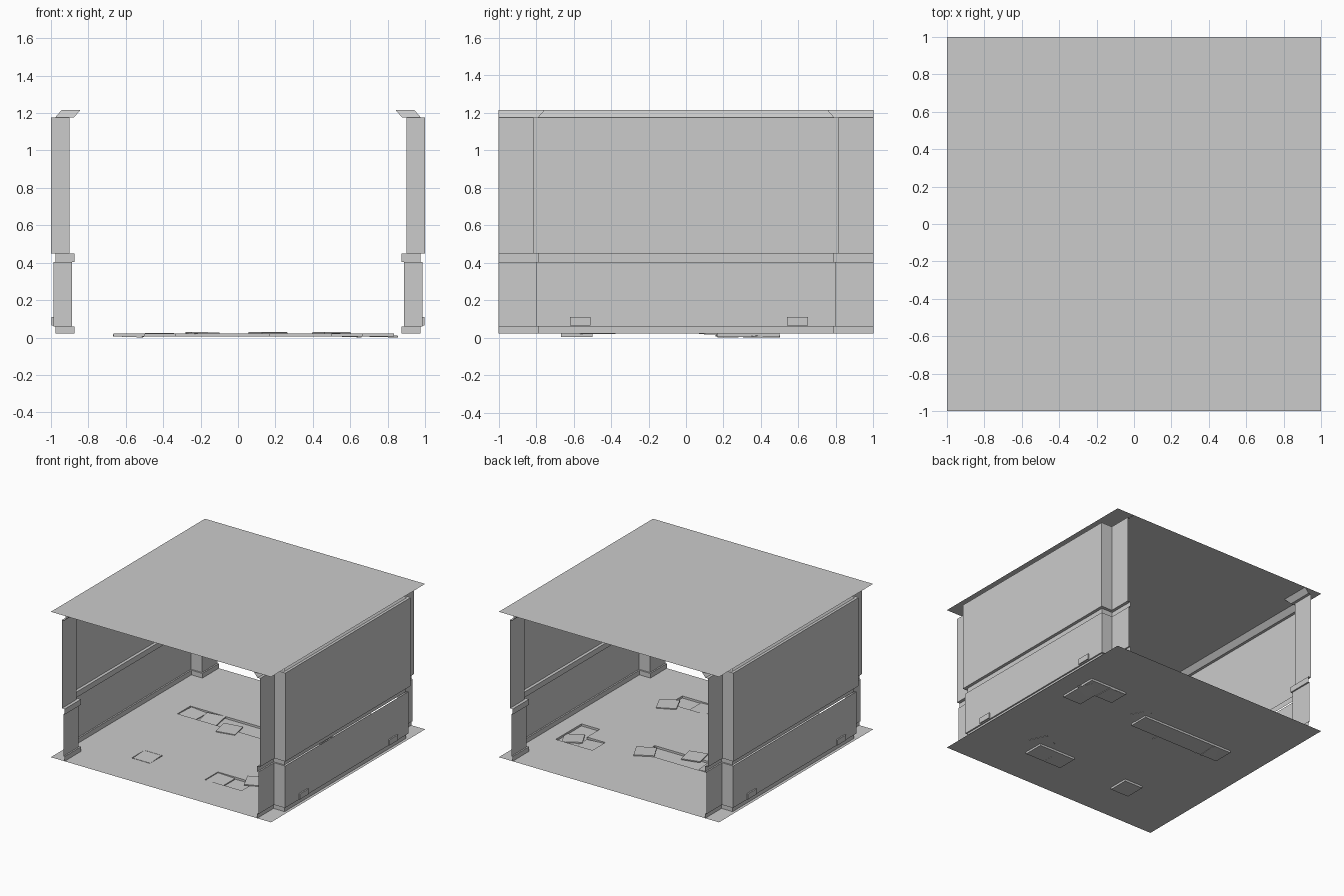
import bpy, bmesh, math
from mathutils import Matrix, Vector, Euler

if "Cube" in bpy.data.objects:
    bpy.data.objects.remove(bpy.data.objects["Cube"])

FLOOR, CEIL, PIT = 0.022, 1.216, 0.005
T = 1 / 6  # floor tile pitch


def finish(bm, name):
    bmesh.ops.remove_doubles(bm, verts=bm.verts, dist=0.0005)
    me = bpy.data.meshes.new(name)
    bm.to_mesh(me)
    bm.free()
    ob = bpy.data.objects.new(name, me)
    bpy.context.collection.objects.link(ob)
    return ob


def quad(bm, pts):
    bm.faces.new([bm.verts.new(p) for p in pts])


def recessed_sheet(bm, us, vs, sunk, place, depth):
    """Grid sheet whose sunk cells are pushed back, with side walls."""
    def is_sunk(i, j):
        if not (0 <= i < len(us) - 1 and 0 <= j < len(vs) - 1):
            return False
        return sunk((us[i] + us[i + 1]) / 2, (vs[j] + vs[j + 1]) / 2)
    for i in range(len(us) - 1):
        for j in range(len(vs) - 1):
            c = [(us[i], vs[j]), (us[i + 1], vs[j]),
                 (us[i + 1], vs[j + 1]), (us[i], vs[j + 1])]
            s = is_sunk(i, j)
            quad(bm, [place(u, v, depth if s else 0) for u, v in c])
            if s:
                for k, (di, dj) in enumerate([(0, -1), (1, 0), (0, 1), (-1, 0)]):
                    if not is_sunk(i + di, j + dj):
                        a, b = c[k], c[(k + 1) % 4]
                        quad(bm, [place(*a, 0), place(*b, 0),
                                  place(*b, depth), place(*a, depth)])


# Floor with missing-tile pits (x0, x1, y0, y1 in tile units)
pits = [(4, 5, 1, 3), (3, 4, 2, 3), (-4, 1, 1, 2), (1, 3, -4, -3), (-3, -2, -4, -3)]
grid = [i * T for i in range(-6, 7)]
bm = bmesh.new()
recessed_sheet(bm, grid, grid,
               lambda x, y: any(a * T < x < b * T and c * T < y < d * T
                                for a, b, c, d in pits),
               lambda x, y, d: (x, y, FLOOR - d), FLOOR - PIT)
finish(bm, "floor")

# Ceiling
bm = bmesh.new()
quad(bm, [(-1, 1, CEIL), (1, 1, CEIL), (1, -1, CEIL), (-1, -1, CEIL)])
finish(bm, "ceiling")

# Wall: moulding profile (inward offset, height) swept along a pilastered plan
profile = [(.025, FLOOR), (.025, .06), (.013, .06), (.013, .405), (.025, .405),
           (.025, .45), (0, .45), (0, 1.176), (.022, 1.176), (.057, CEIL)]


def plan(d, z):
    y = .813 - d
    return [Vector(p) for p in [(.9 - d, -1, z), (.9 - d, -y, z), (1 - d, -y, z),
                                (1 - d, y, z), (.9 - d, y, z), (.9 - d, 1, z)]]


def make_wall(name, angle):
    bm = bmesh.new()
    for k in range(len(profile) - 1):
        lo, hi = plan(*profile[k]), plan(*profile[k + 1])
        for s in range(5):
            if k == 3 and s == 2:
                # Lower panel with two recessed sockets
                ys = [lo[2].y, -.62, -.51, .54, .65, lo[3].y]
                recessed_sheet(bm, ys, [.06, .065, .11, .405],
                               lambda y, z: .065 < z < .11 and
                               (-.62 < y < -.51 or .54 < y < .65),
                               lambda y, z, d: (lo[2].x + d, y, z), .011)
            else:
                quad(bm, [lo[s + 1], lo[s], hi[s], hi[s + 1]])
    bmesh.ops.transform(bm, matrix=Matrix.Rotation(angle, 4, 'Z'), verts=bm.verts)
    # Panel and socket faces look into the room
    for f in bm.faces:
        if abs(f.normal.x) > .9 and f.normal.x * f.calc_center_median().x > 0:
            f.normal_flip()
    finish(bm, name)


make_wall("right_wall", 0)
make_wall("left_wall", math.pi)

# Loose floor tiles: centre, tilt x, tilt y, turn (degrees)
tiles = [
    (.50, -.48, .025, 0, 1, 25), (.16, .30, .025, 1, 0, 28),
    (-.19, .16, .024, 0, 1, 12), (-.41, .245, .015, 3, 0, 8),
    (-.585, .25, .009, 1, 2, -4), (.75, .39, .009, 2, 1, 28),
    (.58, .42, .008, 0, 2, 3), (.25, -.583, .012, 0, 2, 0),
    (-2.5 * T, -3.5 * T, .018, 1, 1, 2),
]
for n, (x, y, z, rx, ry, rz) in enumerate(tiles):
    bm = bmesh.new()
    rot = Euler([math.radians(a) for a in (rx, ry, rz)]).to_matrix().to_4x4()
    bmesh.ops.create_cube(bm, size=1, matrix=Matrix.Translation((x, y, z)) @ rot
                          @ Matrix.Diagonal((.155, .155, .009, 1)))
    for v in bm.verts:
        v.co.z = max(v.co.z, 0)
    finish(bm, f"loose_tile_{n + 1}")
